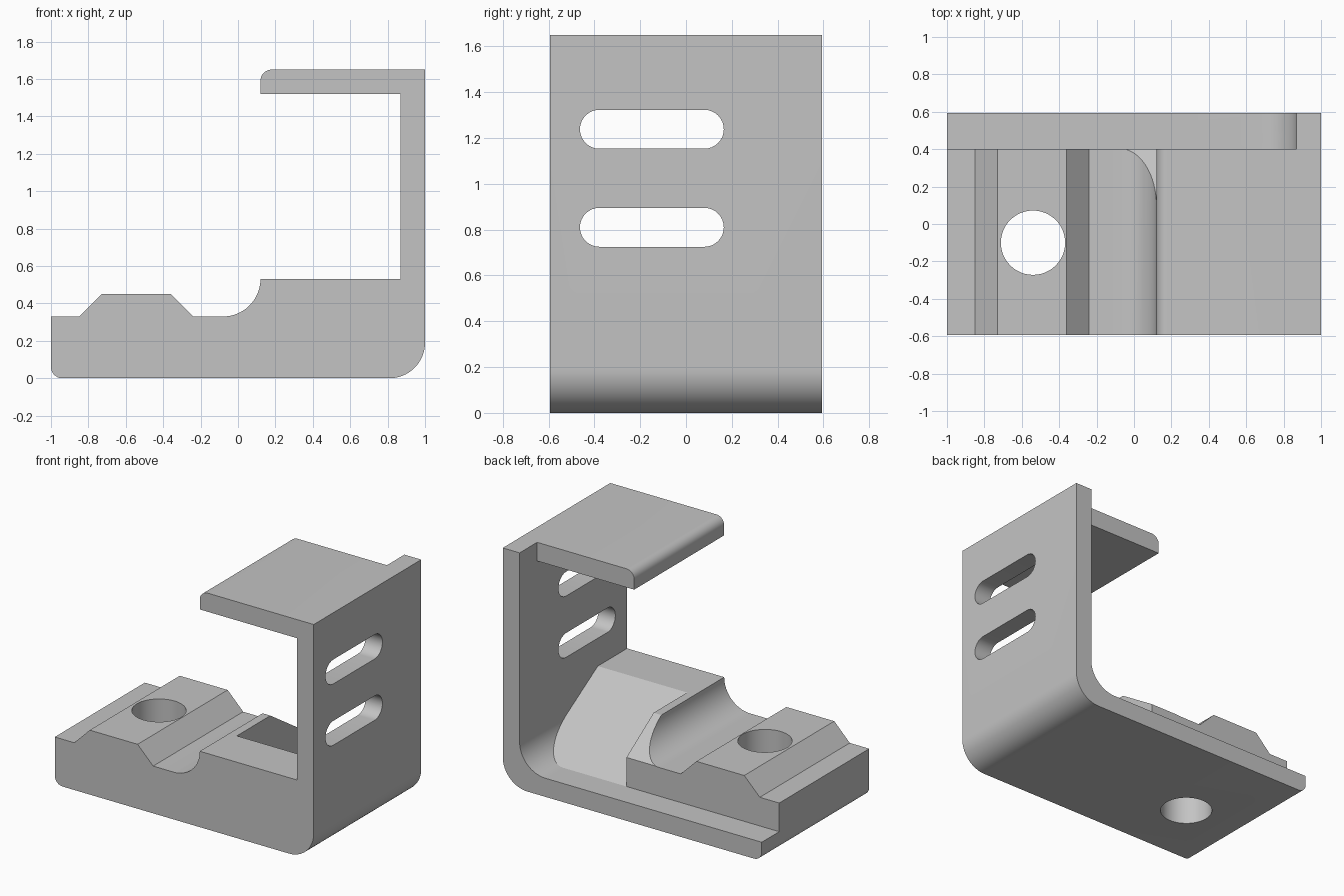
import bpy, bmesh, math
from mathutils import Vector, Matrix

cube = bpy.data.objects.get("Cube")
if cube:
    bpy.data.objects.remove(cube, do_unlink=True)

HALF = 0.593      # half depth
STEP = 0.4        # back face of the block
WALL = 0.87       # inner face of the upright wall
SHEET = 0.13      # sheet thickness

grey = bpy.data.materials.new("light grey")
grey.use_nodes = True
colour = (0.55, 0.55, 0.55, 1)
grey.diffuse_color = colour
grey.node_tree.nodes["Principled BSDF"].inputs["Base Color"].default_value = colour


def arc(cx, cz, r, start, end, steps=16):
    """Points along an arc, angles in degrees."""
    angles = [math.radians(start + (end - start) * i / steps) for i in range(steps + 1)]
    return [(cx + r * math.cos(a), cz + r * math.sin(a)) for a in angles]


def prism(name, outline, low, high, axis="y", cut=None):
    """Extrude an outline along an axis; cut = (point, normal) trims one side."""
    place = {"x": lambda a, b, t: (t, a, b),
             "y": lambda a, b, t: (a, t, b),
             "z": lambda a, b, t: (a, b, t)}[axis]
    bm = bmesh.new()
    face = bm.faces.new([bm.verts.new(place(a, b, low)) for a, b in outline])
    moved = bmesh.ops.extrude_face_region(bm, geom=[face])["geom"]
    shift = Vector(place(0, 0, high - low))
    bmesh.ops.translate(bm, vec=shift, verts=[v for v in moved if isinstance(v, bmesh.types.BMVert)])
    if cut:
        geom = bm.verts[:] + bm.edges[:] + bm.faces[:]
        res = bmesh.ops.bisect_plane(bm, geom=geom, plane_co=cut[0], plane_no=cut[1], clear_inner=True)
        rim = [e for e in res["geom_cut"] if isinstance(e, bmesh.types.BMEdge)]
        bmesh.ops.contextual_create(bm, geom=rim)
    bmesh.ops.recalc_face_normals(bm, faces=bm.faces[:])
    mesh = bpy.data.meshes.new(name)
    bm.to_mesh(mesh)
    bm.free()
    obj = bpy.data.objects.new(name, mesh)
    bpy.context.collection.objects.link(obj)
    mesh.materials.append(grey)
    return obj


def subtract(body, cutter):
    cutter.hide_render = True
    bpy.context.view_layer.objects.active = body
    mod = body.modifiers.new("cut", "BOOLEAN")
    mod.operation = "DIFFERENCE"
    mod.solver = "EXACT"
    mod.object = cutter
    bpy.ops.object.modifier_apply(modifier=mod.name)
    bpy.data.objects.remove(cutter, do_unlink=True)


# Full side profile: base with clamp ridge, upright wall and top flange
profile = (
    arc(-0.94, 0.06, 0.06, 180, 270, 8)
    + arc(0.81, 0.19, 0.19, 270, 360)
    + [(1, 1.65)]
    + arc(0.18, 1.59, 0.06, 90, 180, 8)
    + [(0.12, 1.52), (WALL, 1.52), (WALL, 0.53)]
    + arc(-0.08, 0.53, 0.2, 0, -90)
    + [(-0.24, 0.33), (-0.36, 0.45), (-0.73, 0.45), (-0.85, 0.33), (-1, 0.33)]
)
bracket = prism("clamp_bracket", profile, -HALF, HALF)


def inner_space(left, top):
    """Space inside the bent sheet, with the rounded inner bend."""
    return [(left, SHEET)] + arc(WALL - 0.2, SHEET + 0.2, 0.2, 270, 360) + [(WALL, top), (left, top)]


# Rear strip reduced to the bent sheet alone
subtract(bracket, prism("rear_cutter", inner_space(-1.2, 2), STEP, 1))

# Long slope between the rib and the wall
slope_top = Vector((0, -0.27, 0.53))
slope_normal = Vector((0, 0.53 - SHEET, STEP + 0.27))
subtract(bracket, prism("slope_cutter", inner_space(0.18, 0.8), -0.55, 0.5,
                        cut=(slope_top, slope_normal)))

# Short chamfer on the back of the rib
chamfer = [(0.1, 0.53), (0.45, 0.3), (0.45, 0.7), (-0.157, 0.7)]
subtract(bracket, prism("rib_chamfer_cutter", chamfer, -0.15, 0.3, axis="x"))

# Bolt hole through the ridge
subtract(bracket, prism("hole_cutter", arc(-0.54, -0.1, 0.172, 0, 352.5, 47), -0.5, 1, axis="z"))

# Two slots through the wall
for z in (0.81, 1.238):
    slot = arc(0.08, z, 0.085, -90, 90) + arc(-0.378, z, 0.085, 90, 270)
    subtract(bracket, prism("slot_cutter", slot, 0.7, 1.2, axis="x"))

bpy.ops.object.select_all(action="DESELECT")
bracket.select_set(True)
bpy.context.view_layer.objects.active = bracket
bpy.ops.object.shade_smooth_by_angle(angle=math.radians(20))
